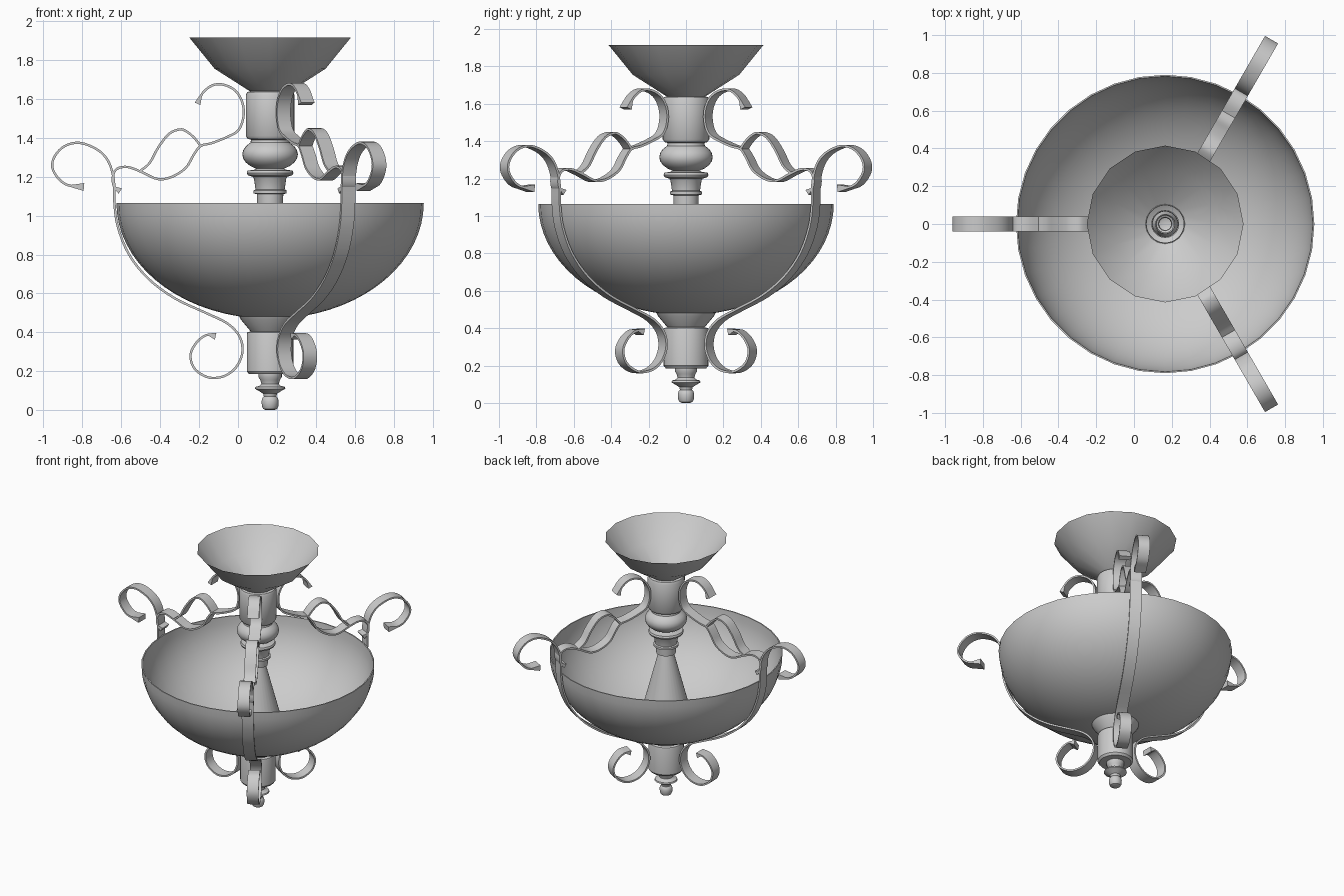
import bpy
import bmesh
import math
from mathutils import Vector, Matrix

cube = bpy.data.objects.get("Cube")
if cube:
    bpy.data.objects.remove(cube, do_unlink=True)

AXIS = Vector((.165, 0, 0))

# One plain metal finish
metal = bpy.data.materials.new("grey metal")
metal.use_nodes = True
GREY = (.6, .6, .6, 1)
metal.diffuse_color = GREY
for node in metal.node_tree.nodes:
    if node.type == 'BSDF_PRINCIPLED':
        node.inputs["Base Color"].default_value = GREY


def finish(bm, name, angle=35):
    """Turn a bmesh into a smooth-shaded object placed on the lamp axis."""
    bmesh.ops.recalc_face_normals(bm, faces=bm.faces)
    mesh = bpy.data.meshes.new(name)
    bm.to_mesh(mesh)
    bm.free()
    mesh.materials.append(metal)
    obj = bpy.data.objects.new(name, mesh)
    bpy.context.collection.objects.link(obj)
    obj.location = AXIS
    bpy.ops.object.select_all(action='DESELECT')
    obj.select_set(True)
    bpy.context.view_layer.objects.active = obj
    bpy.ops.object.shade_smooth_by_angle(angle=math.radians(angle))
    return obj


def lathe(name, profile, sides=32, closed=False):
    """Revolve a (radius, height) profile about the vertical axis."""
    bm = bmesh.new()
    rings = []
    for radius, height in profile:
        ring = []
        for i in range(sides):
            a = math.tau * i / sides
            ring.append(bm.verts.new((radius * math.cos(a), radius * math.sin(a), height)))
        rings.append(ring)
    pairs = list(zip(rings, rings[1:]))
    if closed:
        pairs.append((rings[-1], rings[0]))
    for low, high in pairs:
        for i in range(sides):
            j = (i + 1) % sides
            bm.faces.new((low[i], low[j], high[j], high[i]))
    return finish(bm, name)


def smooth_path(points, steps=4):
    """Catmull-Rom interpolation through the control points."""
    pts = [Vector(p) for p in points]
    pts = [pts[0] * 2 - pts[1]] + pts + [pts[-1] * 2 - pts[-2]]
    path = []
    for a, b, c, d in zip(pts, pts[1:], pts[2:], pts[3:]):
        for s in range(steps):
            t = s / steps
            path.append(.5 * (2 * b + (c - a) * t + (2 * a - 5 * b + 4 * c - d) * t * t
                              + (3 * b - a - 3 * c + d) * t ** 3))
    path.append(pts[-2])
    return path


def ribbon(name, points, angle, start_flare=0, end_flare=0, width=.08, thick=.012):
    """Flat strap following a (radius, height) path, turned to the arm's direction."""
    path = smooth_path(points)
    last = len(path) - 1
    bm = bmesh.new()
    sections = []
    for i, p in enumerate(path):
        along = (path[min(i + 1, last)] - path[max(i - 1, 0)]).normalized()
        side = Vector((-along.y, along.x))
        half = thick / 2
        # strap ends swell into a small wedge
        half += start_flare * max(0, 1 - i / 3) + end_flare * max(0, 1 - (last - i) / 3)
        corners = []
        for s, y in ((1, -1), (1, 1), (-1, 1), (-1, -1)):
            q = p + side * half * s
            corners.append(bm.verts.new((q.x, y * width / 2, q.y)))
        sections.append(corners)
    for a, b in zip(sections, sections[1:]):
        for i in range(4):
            j = (i + 1) % 4
            bm.faces.new((a[i], a[j], b[j], b[i]))
    bm.faces.new(sections[0])
    bm.faces.new(sections[-1])
    bmesh.ops.rotate(bm, verts=bm.verts, matrix=Matrix.Rotation(angle, 3, 'Z'))
    return finish(bm, name)


# Open faceted ceiling canopy
lathe("ceiling_canopy", [(.415, 1.915), (.285, 1.755), (.105, 1.64)], sides=16)

# Turned upper column with ball and collars
ball = [(.143 * math.cos(a), 1.315 + .085 * math.sin(a))
        for a in (math.radians(d) for d in range(45, -61, -15))]
lathe("upper_column", [
    (.1, 1.64), (.118, 1.635), (.125, 1.62), (.125, 1.41), (.115, 1.395), (.098, 1.39)]
    + ball + [
    (.085, 1.235), (.115, 1.232), (.12, 1.22), (.115, 1.208), (.09, 1.2), (.083, 1.19),
    (.075, 1.135), (.085, 1.13), (.085, 1.115), (.068, 1.11), (.066, 1.06)])

# Cone hidden inside the bowl
lathe("inner_cone", [(.05, 1.07), (.2, .5)])

# Thin half-ellipse bowl
def bowl_curve(shrink):
    return [((.79 - shrink) * math.cos(a), 1.065 - (.595 - shrink) * math.sin(a))
            for a in (math.radians(83) * i / 16 for i in range(17))]

lathe("bowl", bowl_curve(0) + bowl_curve(.008)[::-1], sides=36, closed=True)

# Lower socket under the bowl
lathe("lower_socket", [
    (.16, .485), (.15, .465), (.1, .405), (.117, .4), (.12, .39), (.12, .2),
    (.108, .185), (.055, .185)])

# Turned finial at the bottom
lathe("finial", [
    (.06, .187), (.06, .17), (.05, .155), (.045, .135), (.055, .125), (.075, .12),
    (.078, .11), (.06, .1), (.036, .085), (.032, .07), (.04, .062), (.044, .045),
    (.042, .02), (.035, .006), (.02, 0), (.001, 0)], sides=24)

# Strap paths: bottom scroll round the bowl to the outer scroll
MAIN = [
    (.28, .38), (.327, .386), (.378, .348), (.409, .286), (.393, .22), (.342, .178),
    (.285, .165), (.219, .183), (.168, .23), (.142, .302), (.157, .379), (.22, .446),
    (.337, .503), (.49, .575), (.625, .675), (.725, .8), (.782, .94), (.8, 1.06),
    (.803, 1.18), (.83, 1.276), (.886, 1.338), (.978, 1.374), (1.055, 1.358),
    (1.106, 1.307), (1.12, 1.25), (1.09, 1.193), (1.04, 1.157), (.957, 1.147)]
# Top scroll down the column and out to the bowl strap
UPPER = [
    (.373, 1.575), (.347, 1.63), (.296, 1.67), (.239, 1.673), (.178, 1.642), (.142, 1.58),
    (.137, 1.508), (.162, 1.44), (.219, 1.405), (.3, 1.373), (.357, 1.358), (.393, 1.312),
    (.434, 1.245), (.506, 1.199), (.578, 1.188), (.66, 1.224), (.732, 1.25), (.788, 1.24),
    (.808, 1.2), (.803, 1.152), (.77, 1.126)]
# Raised wave that closes the eye shape
WAVE = [(.357, 1.358), (.39, 1.4), (.43, 1.433), (.465, 1.443), (.52, 1.42), (.575, 1.35),
        (.62, 1.27), (.67, 1.228)]

for side, degrees in (("right", 180), ("back_left", 60), ("front_left", -60)):
    angle = math.radians(degrees)
    ribbon(side + "_bowl_strap", MAIN, angle, start_flare=.012, end_flare=.014)
    ribbon(side + "_upper_strap", UPPER, angle, start_flare=.01, end_flare=.01)
    ribbon(side + "_wave_strap", WAVE, angle)
